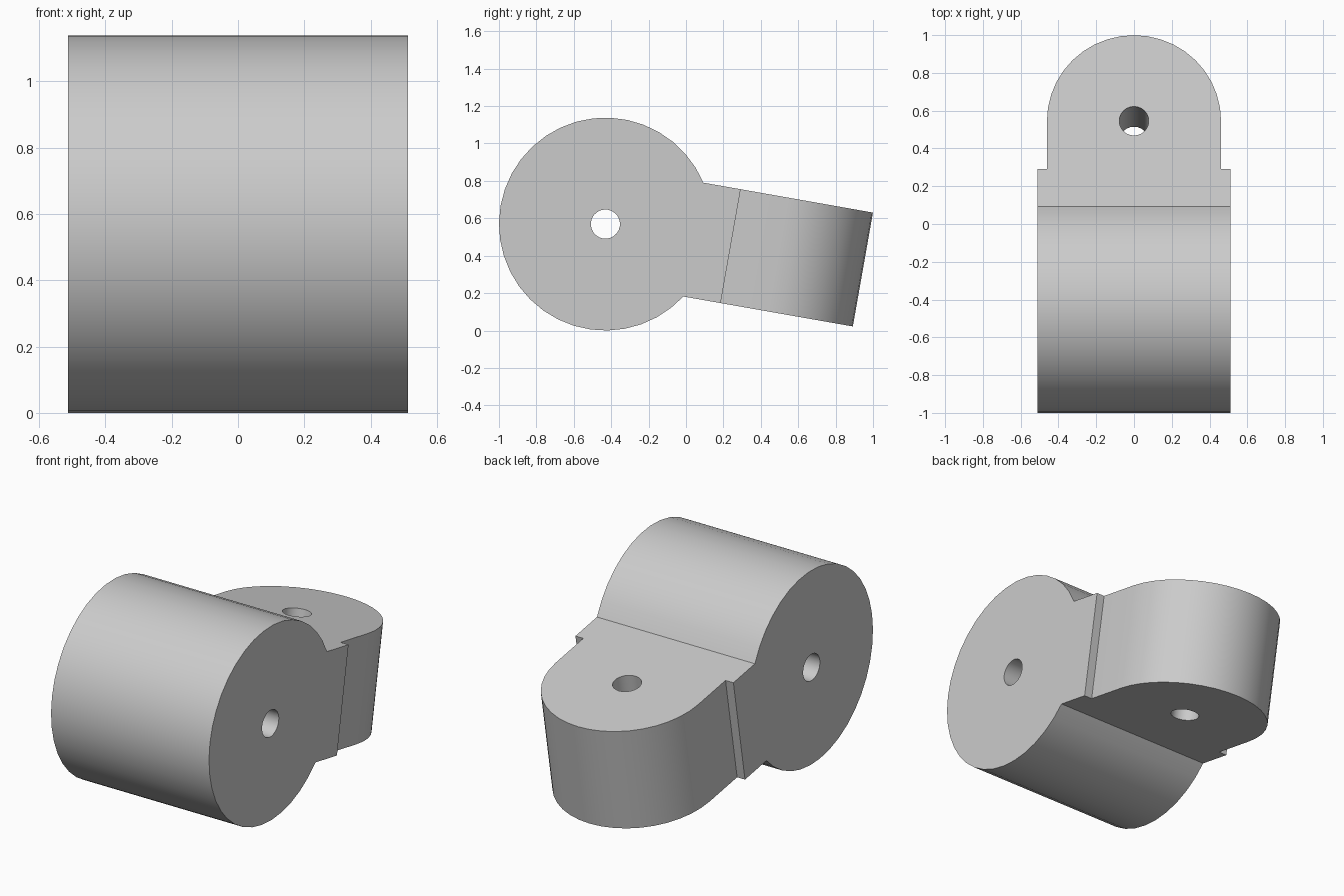
import bpy, bmesh
from math import sin, cos, asin, pi, radians
from mathutils import Matrix, Vector

cube = bpy.data.objects.get("Cube")
if cube:
    bpy.data.objects.remove(cube, do_unlink=True)

BARREL_R, BARREL_HALF = 0.569, 0.512
ARM_HALF_H, STEP_Y = 0.309, 0.68
TONGUE_R, TONGUE_Y = 0.461, 0.937
HOLE_R = 0.078

grey = bpy.data.materials.new("plain grey")
grey.use_nodes = True
colour = (0.6, 0.6, 0.6, 1)
grey.diffuse_color = colour
grey.node_tree.nodes["Principled BSDF"].inputs["Base Color"].default_value = colour

# Pivot of the barrel, with the arm drooping towards the back
PLACE = Matrix.Translation((0, -0.431, 0.569)) @ Matrix.Rotation(radians(-10), 4, 'X')


def arc(cx, cy, r, start, end, steps):
    return [(cx + r * cos(start + (end - start) * i / steps),
             cy + r * sin(start + (end - start) * i / steps)) for i in range(steps + 1)]


def extrude(name, outline, axis, half):
    """Extrude a closed outline both ways along the x or z axis."""
    bm = bmesh.new()
    if axis == 'X':
        points, shift = [(-half, a, b) for a, b in outline], Vector((2 * half, 0, 0))
    else:
        points, shift = [(a, b, -half) for a, b in outline], Vector((0, 0, 2 * half))
    face = bm.faces.new([bm.verts.new(p) for p in points])
    new = bmesh.ops.extrude_face_region(bm, geom=[face], use_keep_orig=True)["geom"]
    bmesh.ops.translate(bm, vec=shift, verts=[v for v in new if isinstance(v, bmesh.types.BMVert)])
    bmesh.ops.recalc_face_normals(bm, faces=bm.faces)
    mesh = bpy.data.meshes.new(name)
    bm.to_mesh(mesh)
    bm.free()
    mesh.materials.append(grey)
    ob = bpy.data.objects.new(name, mesh)
    ob.matrix_world = PLACE
    bpy.context.collection.objects.link(ob)
    return ob


def combine(target, tool, operation):
    mod = target.modifiers.new(operation.lower(), 'BOOLEAN')
    mod.operation, mod.object, mod.solver = operation, tool, 'EXACT'
    bpy.context.view_layer.objects.active = target
    bpy.ops.object.modifier_apply(modifier=mod.name)
    bpy.data.objects.remove(tool, do_unlink=True)


# Barrel with the square root of the arm, as one side profile
a = asin(ARM_HALF_H / BARREL_R)
side = arc(0, 0, BARREL_R, a, 2 * pi - a, 32) + [(STEP_Y, -ARM_HALF_H), (STEP_Y, ARM_HALF_H)]
link = extrude("hinge_link", side, 'X', BARREL_HALF)

# Narrower round-ended tongue
plan = arc(0, TONGUE_Y, TONGUE_R, 0, pi, 20) + [(-TONGUE_R, STEP_Y - 0.04), (TONGUE_R, STEP_Y - 0.04)]
combine(link, extrude("tongue", plan, 'Z', ARM_HALF_H), 'UNION')

# Pin holes through the barrel and the tongue
for name, y, axis in (("barrel_hole", 0, 'X'), ("tongue_hole", TONGUE_Y, 'Z')):
    centre = (0, y) if axis == 'Z' else (y, 0)
    ring = arc(*centre, HOLE_R, 0, 2 * pi, 24)[:-1]
    combine(link, extrude(name, ring, axis, 1), 'DIFFERENCE')

# Smooth curved walls, crisp edges
bpy.ops.object.select_all(action='DESELECT')
link.select_set(True)
bpy.context.view_layer.objects.active = link
bpy.ops.object.shade_smooth_by_angle(angle=radians(30))
